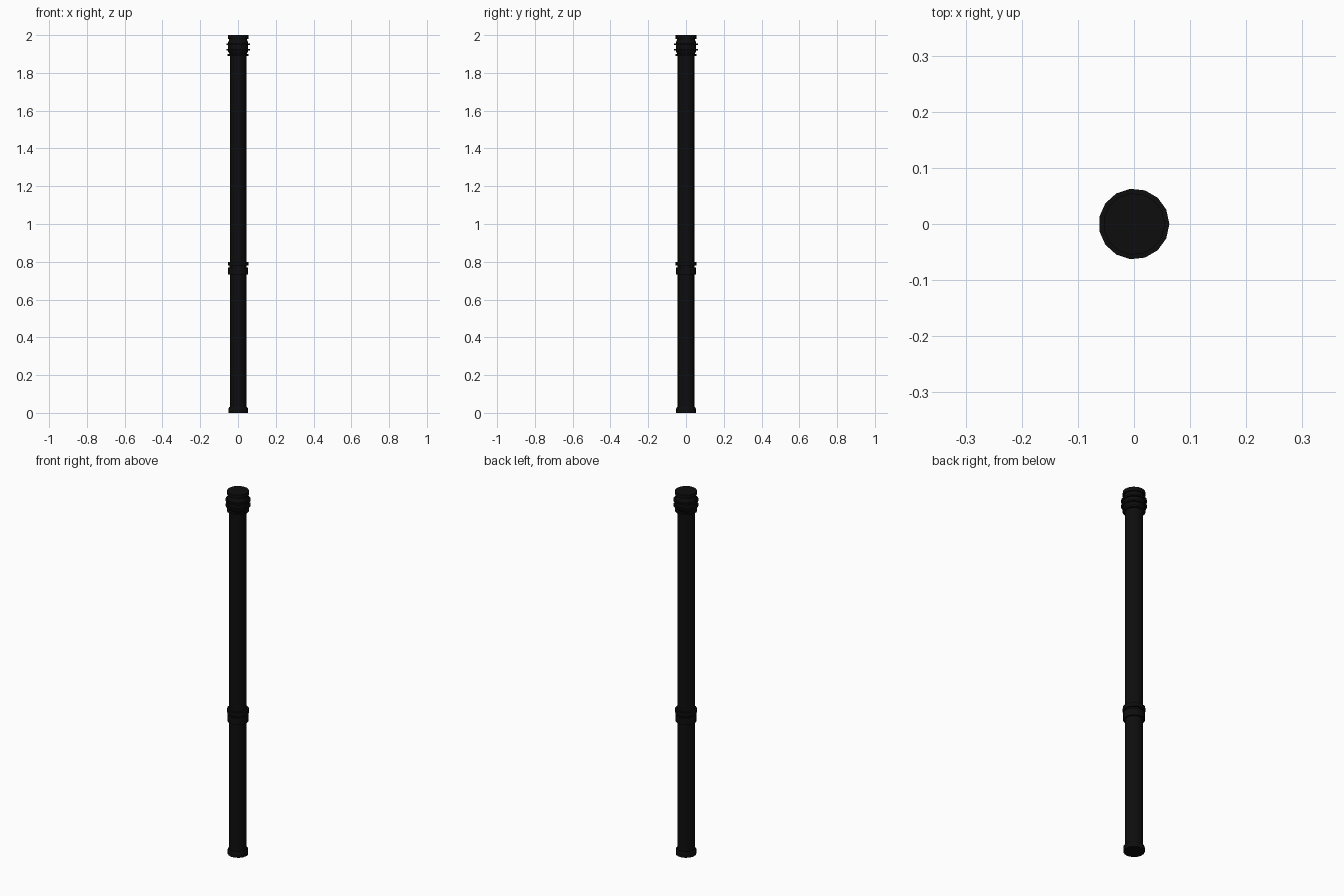
import bpy, bmesh, math

SIDES = 15

cube = bpy.data.objects.get("Cube")
if cube:
    bpy.data.objects.remove(cube, do_unlink=True)

black = bpy.data.materials.new("matte black")
black.use_nodes = True
colour = (0.004, 0.004, 0.004, 1)
black.diffuse_color = colour
bsdf = next(n for n in black.node_tree.nodes if n.type == 'BSDF_PRINCIPLED')
bsdf.inputs["Base Color"].default_value = colour


def lathe(name, profile):
    """Turn (radius, height) points into a closed solid, from bottom to top."""
    bm = bmesh.new()
    rings = []
    for r, z in profile:
        angles = [math.tau * i / SIDES for i in range(SIDES)]
        rings.append([bm.verts.new((r * math.cos(a), r * math.sin(a), z)) for a in angles])
    for low, high in zip(rings, rings[1:]):
        for i in range(SIDES):
            j = (i + 1) % SIDES
            bm.faces.new((low[i], low[j], high[j], high[i]))
    bm.faces.new(rings[0][::-1])
    bm.faces.new(rings[-1])
    mesh = bpy.data.meshes.new(name)
    bm.to_mesh(mesh)
    bm.free()
    mesh.materials.append(black)
    obj = bpy.data.objects.new(name, mesh)
    bpy.context.collection.objects.link(obj)
    return obj


def band(name, radius, bottom, top):
    return lathe(name, [(radius, bottom), (radius, top)])


# Long shaft and its foot
lathe("shaft", [(0.044, 0.01), (0.044, 1.97)])
lathe("foot_ferrule", [(0.052, 0), (0.052, 0.024), (0.048, 0.03)])

# Joint between the lower and upper shaft
band("joint_sleeve", 0.053, 0.732, 0.77)
band("joint_neck", 0.046, 0.765, 0.785)
band("joint_ring", 0.055, 0.78, 0.80)

# Ringed head
band("head_lower_ring", 0.056, 1.89, 1.90)
lathe("head_bulge", [(0.046, 1.90), (0.053, 1.912), (0.054, 1.94),
                     (0.053, 1.962), (0.048, 1.975), (0.048, 1.982)])
for i, z in enumerate((1.922, 1.951)):
    band(f"head_rib_{i + 1}", 0.063, z - 0.004, z + 0.004)
band("head_cap", 0.055, 1.98, 2.0)
